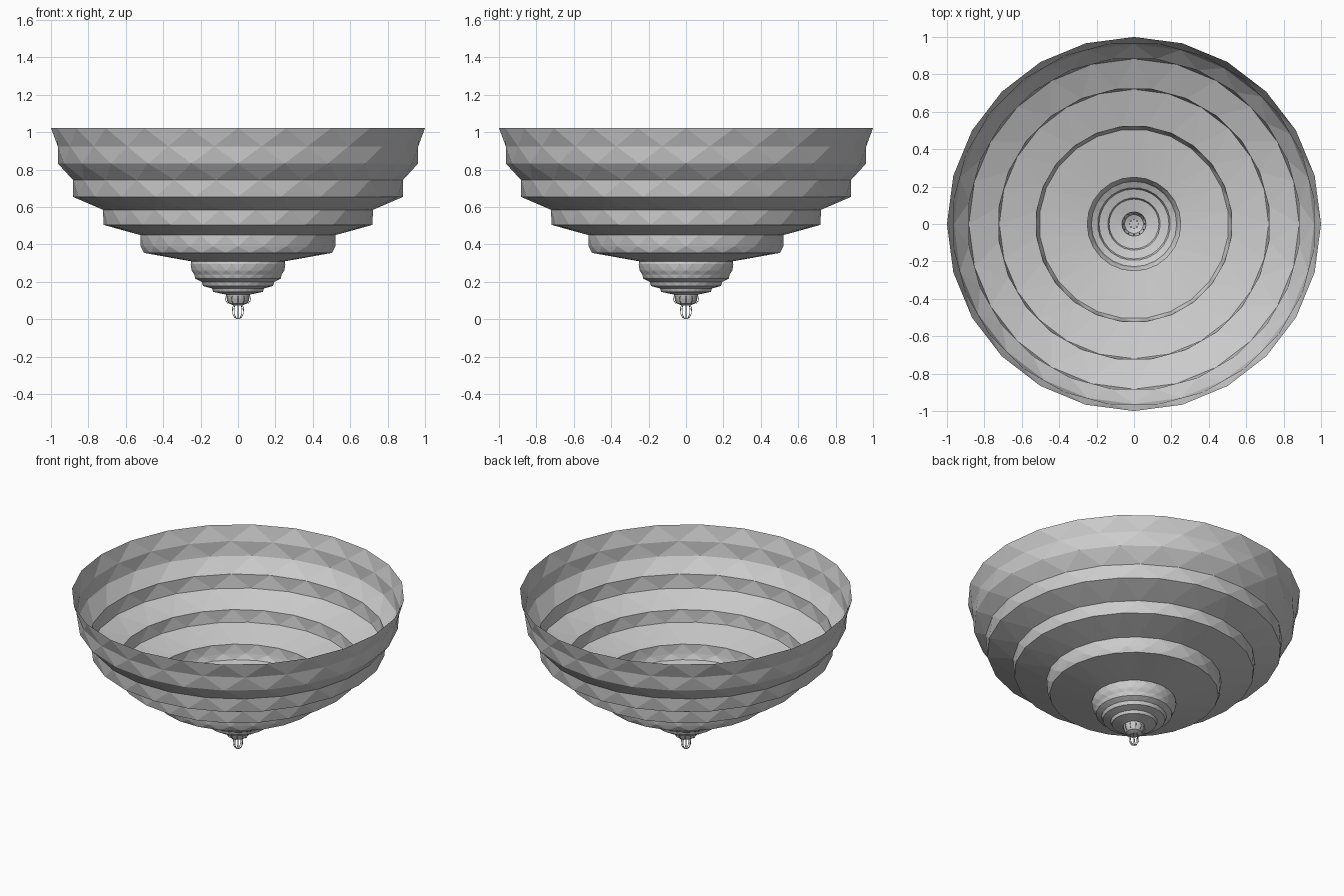
import bpy, bmesh
from math import sin, cos, pi

if "Cube" in bpy.data.objects:
    bpy.data.objects.remove(bpy.data.objects["Cube"])

N = 24


def new_object(name, bm):
    mesh = bpy.data.meshes.new(name)
    bm.to_mesh(mesh)
    bm.free()
    obj = bpy.data.objects.new(name, mesh)
    bpy.context.collection.objects.link(obj)
    return obj


def faceted_shell(name, profile, cap_bottom=False):
    """Stack of rings, each turned half a step, joined by triangles."""
    bm = bmesh.new()
    rings = []
    for i, (r, z) in enumerate(profile):
        off = 0.5 * (i % 2)
        rings.append([bm.verts.new((r * cos(2 * pi * (k + off) / N),
                                    r * sin(2 * pi * (k + off) / N), z))
                      for k in range(N)])
    for i in range(len(rings) - 1):
        a, b = rings[i], rings[i + 1]
        if i % 2:
            a, b = b, a      # a is always the unturned ring
        for k in range(N):
            n = (k + 1) % N
            bm.faces.new((a[k], b[k], a[n]))
            bm.faces.new((b[k], b[n], a[n]))
    if cap_bottom:
        bm.faces.new(rings[-1])
    bmesh.ops.recalc_face_normals(bm, faces=bm.faces)
    return new_object(name, bm)


def wire(name, paths, thickness, cyclic=False):
    """Thin round wires through the given points."""
    curve = bpy.data.curves.new(name, 'CURVE')
    curve.dimensions = '3D'
    curve.bevel_depth = thickness
    curve.bevel_resolution = 1
    for pts in paths:
        s = curve.splines.new('POLY')
        s.points.add(len(pts) - 1)
        for p, co in zip(s.points, pts):
            p.co = (*co, 1)
        s.use_cyclic_u = cyclic
    obj = bpy.data.objects.new(name, curve)
    bpy.context.collection.objects.link(obj)
    return obj


def spin(profile, count):
    return [[(r * cos(2 * pi * k / count), r * sin(2 * pi * k / count), z)
             for r, z in profile] for k in range(count)]


# Open stepped bowl
faceted_shell("stepped_bowl", [
    (1.0, 1.023), (0.972, 0.925), (0.963, 0.833), (0.89, 0.745),
    (0.883, 0.655), (0.727, 0.585), (0.72, 0.505), (0.525, 0.45),
    (0.52, 0.39), (0.507, 0.355), (0.25, 0.31)])

# Small stepped cup under the bowl
faceted_shell("stepped_cup", [
    (0.25, 0.31), (0.255, 0.295), (0.248, 0.262), (0.236, 0.24),
    (0.228, 0.217), (0.195, 0.2), (0.187, 0.178), (0.14, 0.165),
    (0.133, 0.147), (0.065, 0.132), (0.06, 0.11), (0.05, 0.085),
    (0.025, 0.075)], cap_bottom=True)

# Hanging wire drop
wire("finial_drop", spin([(0.022, 0.08), (0.03, 0.06), (0.028, 0.03),
                          (0.018, 0.01), (0.004, 0.002)], 8), 0.002)

# Little wire loops around the neck of the finial
wire("neck_loops", spin([(0.055, 0.13), (0.068, 0.118), (0.066, 0.1),
                         (0.055, 0.085)], 12), 0.002)
